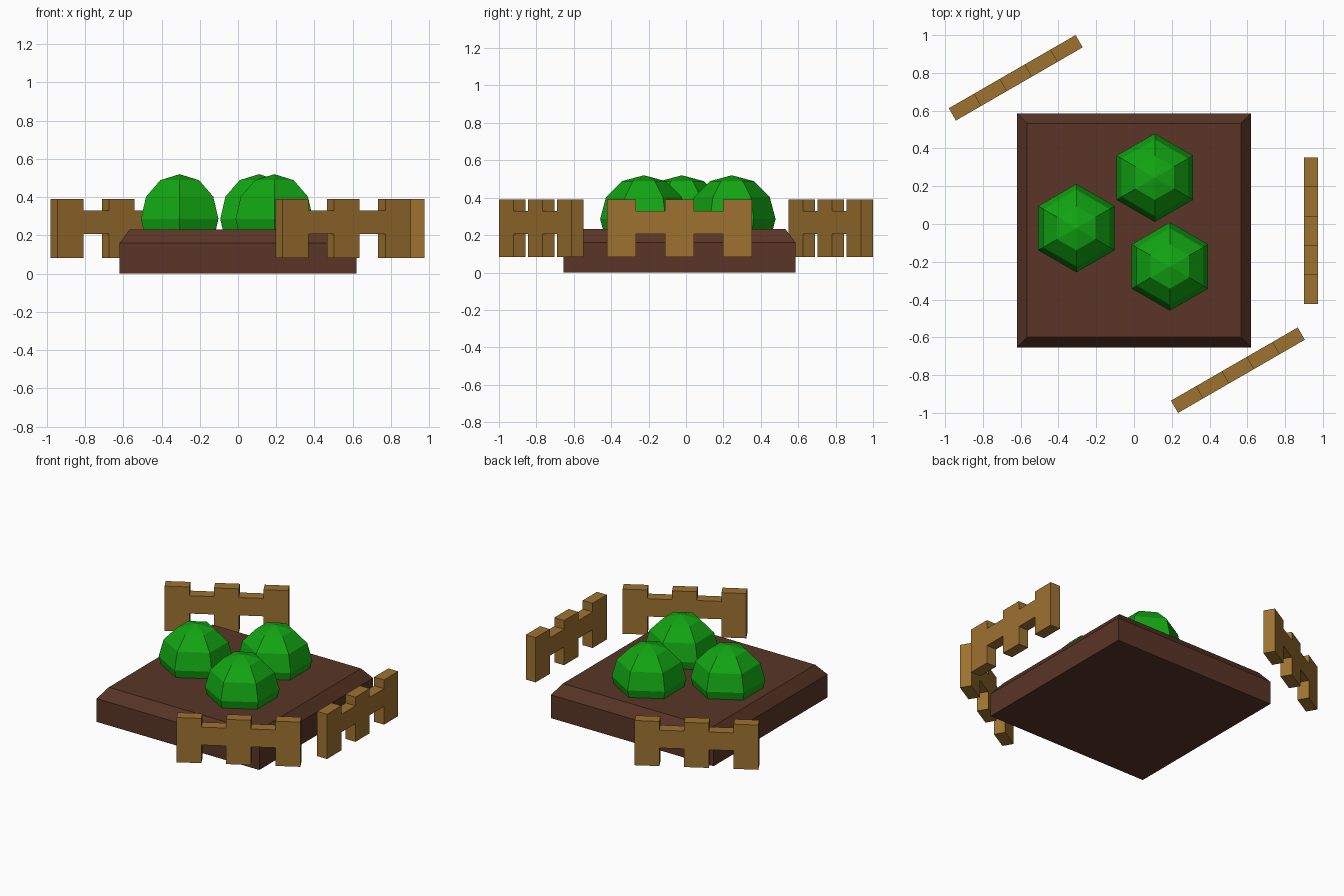
import bpy
import bmesh
from math import radians
from mathutils import Matrix, Vector

cube = bpy.data.objects.get("Cube")
if cube:
    bpy.data.objects.remove(cube, do_unlink=True)


def material(name, rgb):
    mat = bpy.data.materials.new(name)
    mat.use_nodes = True
    mat.diffuse_color = (*rgb, 1)
    mat.node_tree.nodes["Principled BSDF"].inputs["Base Color"].default_value = (*rgb, 1)
    return mat


soil = material("soil_brown", (0.1, 0.036, 0.019))
leaf = material("leaf_green", (0.006, 0.38, 0.006))
wood = material("fence_wood", (0.34, 0.17, 0.03))


def add_object(name, bm, mat, location, angle=0):
    bmesh.ops.recalc_face_normals(bm, faces=bm.faces)
    mesh = bpy.data.meshes.new(name)
    bm.to_mesh(mesh)
    bm.free()
    mesh.materials.append(mat)
    obj = bpy.data.objects.new(name, mesh)
    obj.location = location
    obj.rotation_euler.z = radians(angle)
    bpy.context.collection.objects.link(obj)
    return obj


# Square soil bed: a slab with a sloped upper rim
bm = bmesh.new()
bmesh.ops.create_cube(bm, size=1, matrix=Matrix.Translation((0, 0, 0.08))
                      @ Matrix.Diagonal((1.24, 1.24, 0.16, 1)))
top = max(bm.faces, key=lambda f: f.calc_center_median().z)
bmesh.ops.inset_region(bm, faces=[top], thickness=0.077)
bmesh.ops.translate(bm, verts=top.verts, vec=(0, 0, 0.072))
add_object("soil_bed", bm, soil, (0, -0.034, 0))

# Round faceted bushes, with a corner of the hexagon facing front
for name, x, y in (("bush_back", 0.11, 0.245),
                   ("bush_right", -0.305, -0.022),
                   ("bush_left", 0.19, -0.225)):
    bm = bmesh.new()
    bmesh.ops.create_uvsphere(bm, u_segments=6, v_segments=6, radius=0.234)
    # Put the first meridian on the y axis
    ring = max(bm.verts, key=lambda v: v.co.xy.length)
    turn = Vector((0, 1)).angle_signed(ring.co.xy)
    bmesh.ops.rotate(bm, verts=bm.verts, matrix=Matrix.Rotation(turn, 3, "Z"))
    add_object(name, bm, leaf, (x, y, 0.286))


# Fence panel: three posts joined by two rails of equal width
def fence(name, x, y, angle, step=0.155, depth=0.075):
    bm = bmesh.new()
    lower, upper = [], []
    for i in range(5):
        low, high = (0.082, 0.39) if i % 2 == 0 else (0.207, 0.33)
        for edge in (i - 2.5, i - 1.5):
            lower.append((edge * step, -depth / 2, low))
            upper.append((edge * step, -depth / 2, high))
    face = bm.faces.new([bm.verts.new(p) for p in lower + upper[::-1]])
    grown = bmesh.ops.extrude_face_region(bm, geom=[face])["geom"]
    moved = [v for v in grown if isinstance(v, bmesh.types.BMVert)]
    bmesh.ops.translate(bm, verts=moved, vec=(0, depth, 0))
    add_object(name, bm, wood, (x, y, 0), angle)


fence("fence_back", -0.626, 0.774, 30)
fence("fence_front", 0.55, -0.774, 30)
fence("fence_left", 0.937, -0.035, 90)
